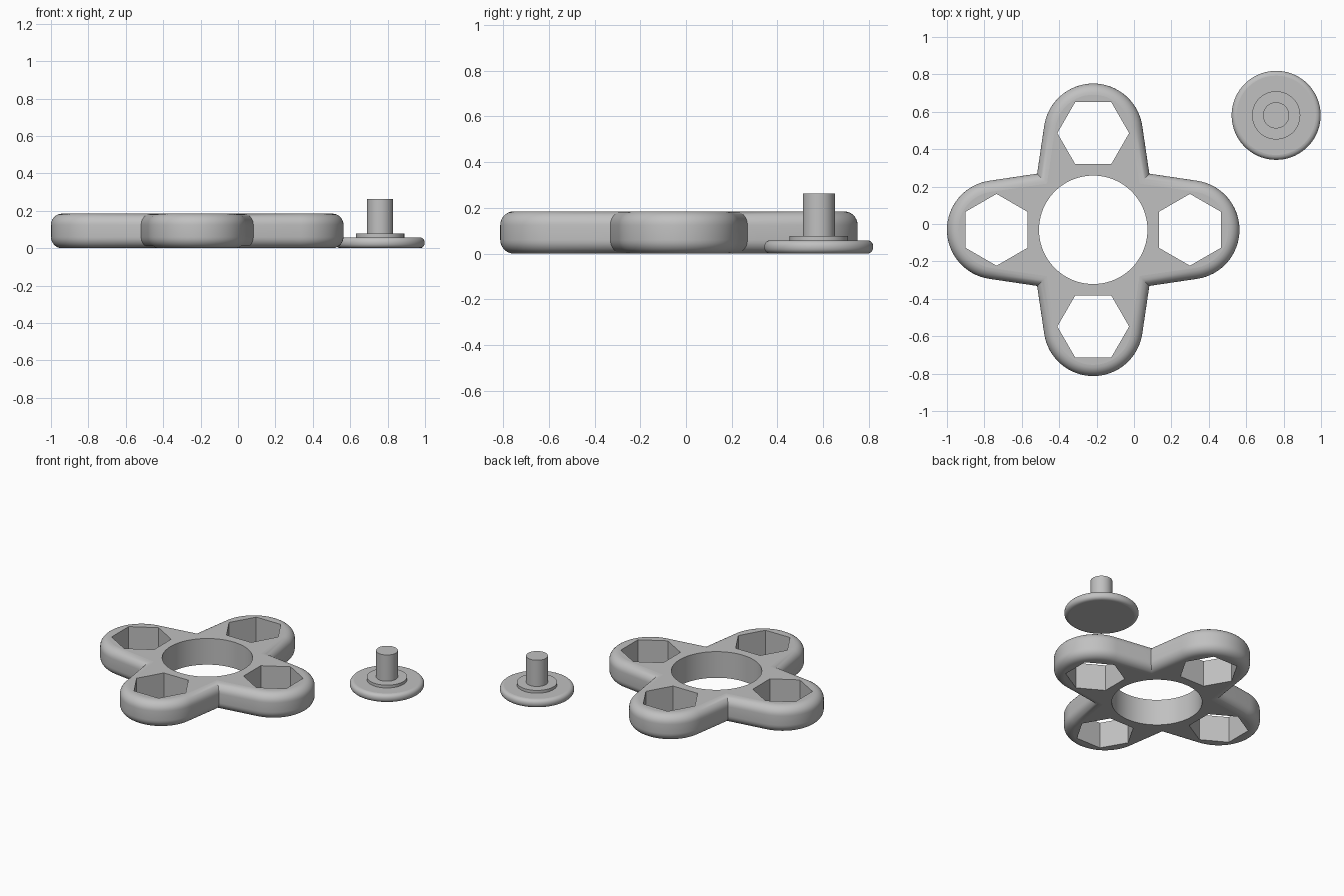
import bpy, bmesh, math
from mathutils import Matrix, Vector

if "Cube" in bpy.data.objects:
    bpy.data.objects.remove(bpy.data.objects["Cube"])

H = 0.185            # body thickness
FIL = 0.06           # body edge rounding
ARM, TIP = 0.517, 0.265   # distance of arm tip centre, tip radius
NOTCH = 0.30         # inner corner between arms (x = y)
HOLE_R, HEX_R = 0.29, 0.192

grey = bpy.data.materials.new("light grey")
grey.diffuse_color = (0.53, 0.53, 0.53, 1)
grey.use_nodes = True
grey.node_tree.nodes["Principled BSDF"].inputs["Base Color"].default_value = grey.diffuse_color


def finish(bm, name, location):
    """Smooth rounded areas, keep edges over 30 degrees sharp, add to the scene."""
    bmesh.ops.recalc_face_normals(bm, faces=bm.faces)
    for f in bm.faces:
        f.smooth = abs(f.normal.z) < 0.9999
    for e in bm.edges:
        e.smooth = e.calc_face_angle(0) < math.radians(30)
    me = bpy.data.meshes.new(name)
    bm.to_mesh(me)
    bm.free()
    me.materials.append(grey)
    ob = bpy.data.objects.new(name, me)
    ob.location = location
    bpy.context.collection.objects.link(ob)
    return ob


def ring(radius, n, phase=0.0, centre=(0, 0)):
    return [(centre[0] + radius * math.cos(phase + 2 * math.pi * i / n),
             centre[1] + radius * math.sin(phase + 2 * math.pi * i / n)) for i in range(n)]


def skin(bm, loops):
    """Join equal-length loops of points into a tube; return its end edges."""
    rows = [[bm.verts.new(p) for p in loop] for loop in loops]
    n = len(rows[0])
    for a, b in zip(rows, rows[1:]):
        for i in range(n):
            j = (i + 1) % n
            bm.faces.new((a[i], a[j], b[j], b[i]))
    return [[bm.edges.get((r[i], r[(i + 1) % n])) for i in range(n)] for r in (rows[0], rows[-1])]


# Angle of the straight arm sides, tangent to the tip circle from the notch
to_tip = Vector((-NOTCH, ARM - NOTCH))
SIDE = math.atan2(to_tip.y, to_tip.x) - math.asin(TIP / to_tip.length) - math.pi / 2


def outline(inset):
    """Four-armed outline moved inwards by inset, with mitred notches."""
    t = NOTCH - inset / (math.cos(SIDE) + math.sin(SIDE))
    arm = [Vector((t, t))]
    steps = 32
    for i in range(steps + 1):
        a = SIDE + (math.pi - 2 * SIDE) * i / steps
        arm.append(Vector((math.cos(a), math.sin(a))) * (TIP - inset) + Vector((0, ARM)))
    return [Matrix.Rotation(k * math.pi / 2, 2) @ p for k in range(4) for p in arm]


# Body: rounded outer wall, round centre hole, four hexagonal holes
bm = bmesh.new()
quarter = [math.pi / 2 * i / 7 for i in range(8)]
section = [(FIL * (1 - math.sin(a)), FIL * (1 - math.cos(a))) for a in quarter]
section += [(d, H - z) for d, z in reversed(section)]
tubes = [skin(bm, [[(p.x, p.y, z) for p in outline(d)] for d, z in section])]
holes = [ring(HOLE_R, 96)]
for k in range(4):
    a = k * math.pi / 2
    holes.append(ring(HEX_R, 6, a + math.pi / 6, (ARM * math.cos(a), ARM * math.sin(a))))
for hole in holes:
    tubes.append(skin(bm, [[(x, y, z) for x, y in hole] for z in (0, H)]))
for end, up in ((0, -1), (1, 1)):
    bmesh.ops.triangle_fill(bm, use_beauty=True, use_dissolve=False, normal=(0, 0, up),
                            edges=[e for t in tubes for e in t[end]])
finish(bm, "four_arm_body", (-0.218, -0.031, 0))

# Loose finger cap: rounded disc, collar and post turned as one piece
bm = bmesh.new()
R, T, F = 0.238, 0.058, 0.026
arc = [math.pi / 2 * i / 5 for i in range(6)]
profile = [(R - F + F * math.sin(a), F - F * math.cos(a)) for a in arc]
profile += [(r, T - z) for r, z in reversed(profile)]
profile += [(0.129, T), (0.129, 0.078), (0.07, 0.078), (0.07, 0.264)]
ends = skin(bm, [[(x, y, z) for x, y in ring(r, 72)] for r, z in profile])
for end in ends:
    bmesh.ops.contextual_create(bm, geom=end)
finish(bm, "finger_cap", (0.76, 0.581, 0))
